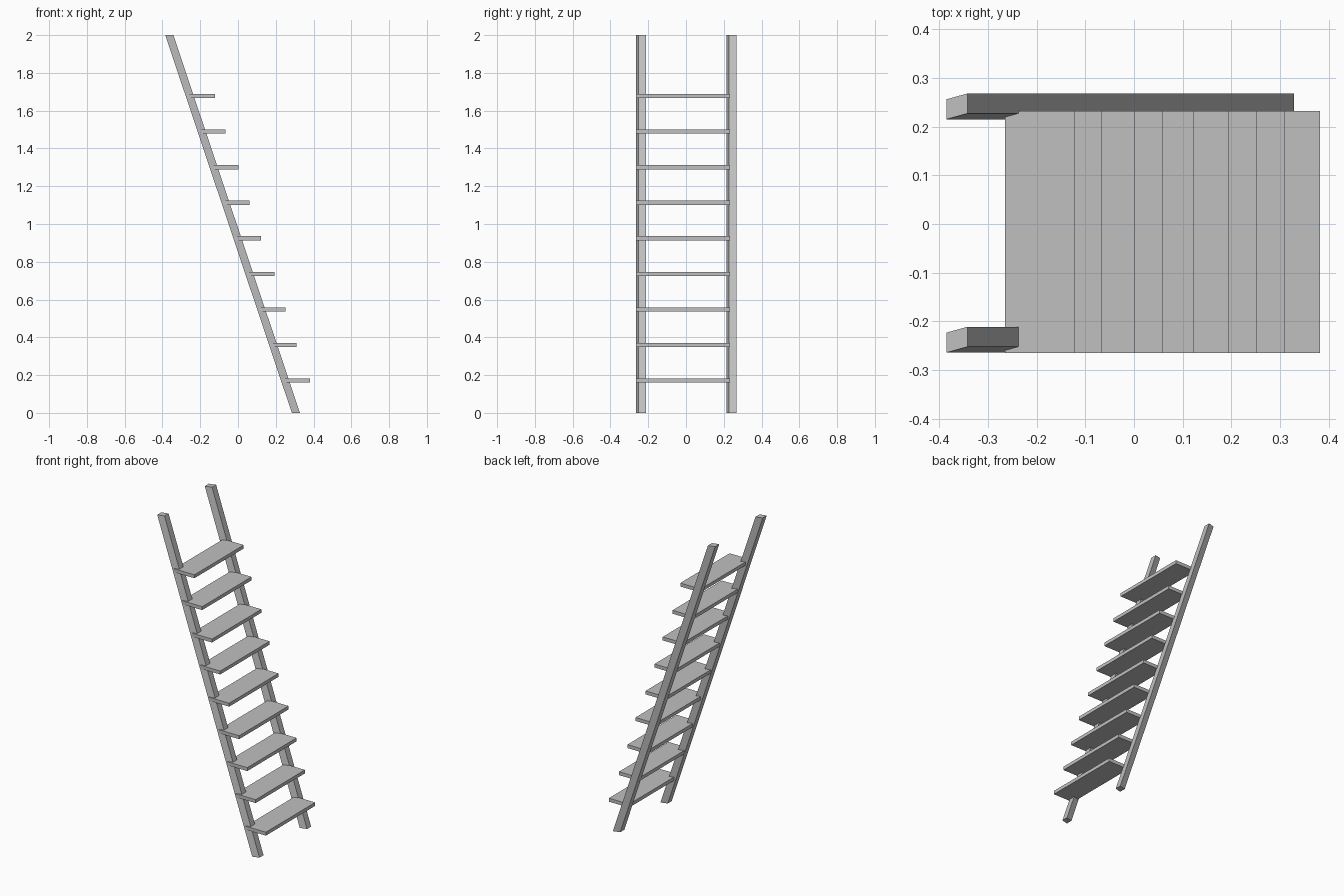
import bpy

cube = bpy.data.objects.get("Cube")
if cube:
    bpy.data.objects.remove(cube, do_unlink=True)

GREY = (0.53, 0.53, 0.53, 1)
grey = bpy.data.materials.new("plain_grey")
grey.use_nodes = True
grey.diffuse_color = GREY
grey.node_tree.nodes["Principled BSDF"].inputs["Base Color"].default_value = GREY


def prism(name, bottom, top):
    """Solid between two matching counter-clockwise outlines."""
    n = len(bottom)
    faces = [tuple(reversed(range(n))), tuple(range(n, 2 * n))]
    faces += [(i, (i + 1) % n, (i + 1) % n + n, i + n) for i in range(n)]
    mesh = bpy.data.meshes.new(name)
    mesh.from_pydata(bottom + top, [], faces)
    mesh.materials.append(grey)
    obj = bpy.data.objects.new(name, mesh)
    bpy.context.collection.objects.link(obj)


# Leaning rails: a skewed section swept from the floor to the top
WIDTH, DEPTH, SKEW, LEAN = 0.043, 0.041, 0.012, 0.67


def rail(name, y):
    section = [(0, 0), (WIDTH, SKEW), (WIDTH, SKEW + DEPTH), (0, DEPTH)]
    ends = [[(x0 + dx, y + dy, z) for dx, dy in section]
            for x0, z in ((LEAN - 0.385, 0), (-0.385, 2))]
    prism(name, *ends)


rail("right_rail", -0.264)
rail("left_rail", 0.215)

# Flat treads, evenly spaced in height; each back edge sits inside the rails
front_edges = [0.382, 0.31, 0.251, 0.194, 0.123, 0.06, 0.002, -0.067, -0.122]
for i, x1 in enumerate(front_edges):
    x0, z = x1 - 0.143, 0.171 + 0.1883 * i
    outline = [(x0, -0.265), (x1, -0.265), (x1, 0.232), (x0, 0.232)]
    prism(f"tread_{i + 1}", *[[(x, y, z + dz) for x, y in outline]
                              for dz in (-0.011, 0.011)])
